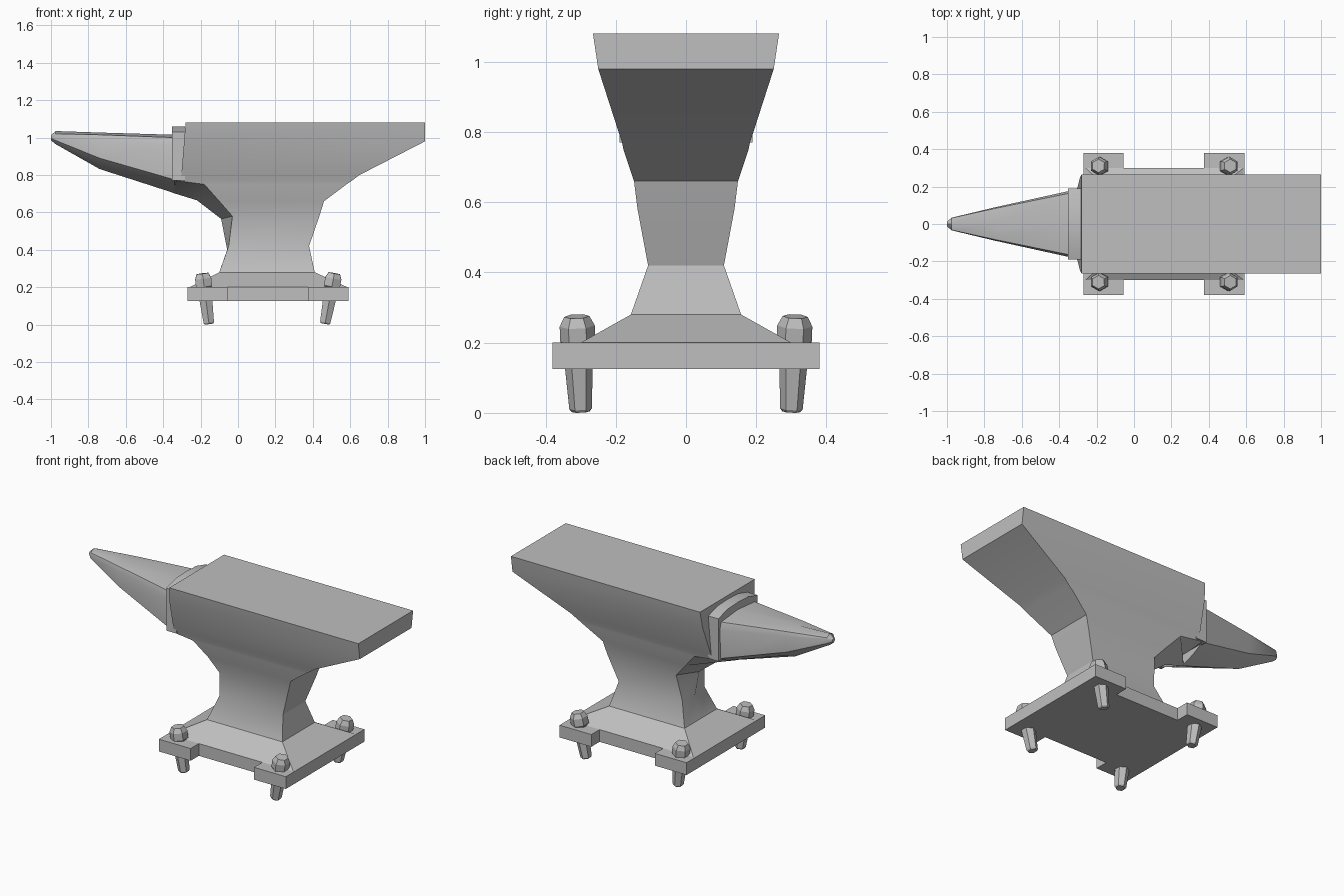
import bpy, bmesh, math
from mathutils import Vector

cube = bpy.data.objects.get("Cube")
if cube:
    bpy.data.objects.remove(cube, do_unlink=True)

GREY = (0.52, 0.52, 0.52, 1)
steel = bpy.data.materials.new("steel grey")
steel.use_nodes = True
steel.diffuse_color = GREY
steel.node_tree.nodes["Principled BSDF"].inputs["Base Color"].default_value = GREY


def loft(name, rings, angle=30):
    """Skin a list of equal-length point rings and cap both ends."""
    bm = bmesh.new()
    rows = [[bm.verts.new(p) for p in ring] for ring in rings]
    n = len(rows[0])
    for a, b in zip(rows, rows[1:]):
        for i in range(n):
            j = (i + 1) % n
            bm.faces.new((a[i], a[j], b[j], b[i]))
    bm.faces.new(rows[0])
    bm.faces.new(rows[-1])
    bmesh.ops.recalc_face_normals(bm, faces=bm.faces)
    mesh = bpy.data.meshes.new(name)
    bm.to_mesh(mesh)
    bm.free()
    mesh.materials.append(steel)
    obj = bpy.data.objects.new(name, mesh)
    bpy.context.collection.objects.link(obj)
    bpy.ops.object.select_all(action='DESELECT')
    obj.select_set(True)
    bpy.context.view_layer.objects.active = obj
    if angle:
        bpy.ops.object.shade_smooth_by_angle(angle=math.radians(angle))
    return obj


def mirror_outline(half):
    """Close a half outline (points with y <= 0) by reflecting it in y."""
    return half + [(a, -b) for a, b in reversed(half)]


# Body: z, horn-side x, heel-side x, half width, keel x, keel z
levels = [
    (0.20, -0.26, 0.585, 0.30, -0.26, 0.20),
    (0.28, -0.10, 0.41, 0.157, -0.10, 0.28),
    (0.42, -0.05, 0.38, 0.108, -0.058, 0.40),
    (0.58, -0.03, 0.435, 0.138, -0.09, 0.565),
    (0.66, -0.10, 0.46, 0.148, -0.22, 0.665),
    (0.75, -0.18, 0.58, 0.178, -0.35, 0.705),
    (0.77, -0.33, 0.61, 0.182, -0.345, 0.77),
    (0.80, -0.303, 0.65, 0.192, -0.303, 0.80),
    (0.98, -0.288, 1.0, 0.25, -0.288, 0.98),
    (1.08, -0.28, 1.0, 0.265, -0.28, 1.08),
]
loft("anvil_body", [
    [(kx, 0, kz), (x0, -w, z), (x1, -w, z), (x1, w, z), (x0, w, z)]
    for z, x0, x1, w, kx, kz in levels], 31)

# Collar between horn and body, with a slightly arched top
arch = [(0, 1.06), (0.1, 1.055), (0.19, 1.03), (0.19, 0.77),
        (-0.19, 0.77), (-0.19, 1.03), (-0.1, 1.055)]
loft("horn_collar", [[(x, y, z) for y, z in arch] for x in (-0.352, -0.283)])

# Horn: x, half width, crown z, shoulder z, cheek z, keel z
horn = [
    (-0.34, 0.178, 1.015, 1.0, 0.775, 0.703),
    (-0.74, 0.09, 1.027, 1.015, 0.89, 0.832),
    (-0.975, 0.034, 1.035, 1.02, 0.985, 0.965),
    (-1.0, 0.012, 1.012, 1.006, 0.995, 0.985),
]
loft("horn", [
    [(x, 0, crown), (x, -w * 0.93, top), (x, -w, top - (top - low) * 0.2),
     (x, -w * 0.95, low), (x, -w * 0.5, low * 0.42 + keel * 0.58), (x, 0, keel),
     (x, w * 0.5, low * 0.42 + keel * 0.58), (x, w * 0.95, low),
     (x, w, top - (top - low) * 0.2), (x, w * 0.93, top)]
    for x, w, crown, top, low, keel in horn], 35)

# Foot plate with a shallow notch in each long side
plan = mirror_outline([(-0.27, -0.38), (-0.055, -0.38), (-0.055, -0.30),
                       (0.375, -0.30), (0.375, -0.38), (0.59, -0.38)][::-1])
loft("foot_plate", [[(x, y, z) for x, y in plan] for z in (0.125, 0.2)], 0)

# Four tilted hexagonal bolts: radius and fraction of the way up the axis
bolt = [(0.026, 0), (0.032, 0.03), (0.044, 0.72), (0.05, 0.74),
        (0.05, 0.9), (0.036, 1)]
for end, foot_x, head_x in (("horn", -0.155, -0.19), ("heel", 0.465, 0.515)):
    for side, s in (("right", -1), ("left", 1)):
        foot = Vector((foot_x, s * 0.30, 0))
        axis = Vector((head_x, s * 0.311, 0.27)) - foot
        turn = Vector((0, 0, 1)).rotation_difference(axis)
        rings = []
        for r, t in bolt:
            ring = [Vector((r * math.cos(a), r * math.sin(a), 0))
                    for a in (math.pi * (k / 3 + 1 / 6) for k in range(6))]
            rings.append([foot + axis * t + turn @ p for p in ring])
        # Keep the lowest end standing on the ground
        lift = -min(p.z for p in rings[0])
        rings = [[p + Vector((0, 0, lift)) for p in ring] for ring in rings]
        loft(f"{end}_bolt_{side}", rings, 0)
